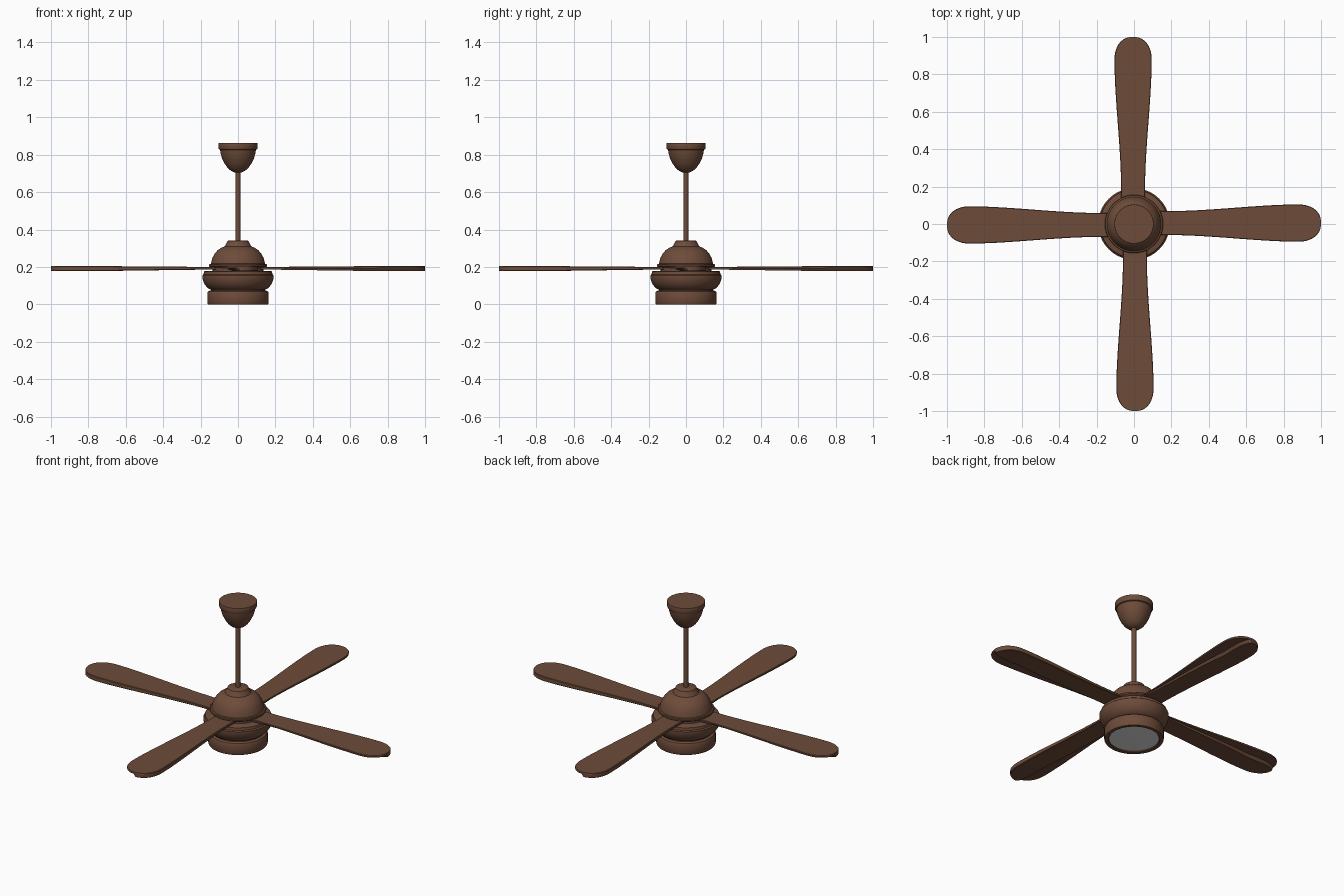
import bpy, bmesh, math

if "Cube" in bpy.data.objects:
    bpy.data.objects.remove(bpy.data.objects["Cube"])


def material(name, rgb):
    m = bpy.data.materials.new(name)
    m.diffuse_color = (*rgb, 1)
    m.use_nodes = True
    m.node_tree.nodes["Principled BSDF"].inputs["Base Color"].default_value = m.diffuse_color
    return m


BROWN = material("dark wood brown", (0.155, 0.072, 0.042))
GLASS = material("frosted glass", (0.74, 0.74, 0.74))


def finish(name, bm, mat, angle=35):
    bmesh.ops.recalc_face_normals(bm, faces=bm.faces)
    me = bpy.data.meshes.new(name)
    bm.to_mesh(me)
    bm.free()
    me.materials.append(mat)
    ob = bpy.data.objects.new(name, me)
    bpy.context.collection.objects.link(ob)
    bpy.ops.object.select_all(action='DESELECT')
    ob.select_set(True)
    bpy.context.view_layer.objects.active = ob
    bpy.ops.object.shade_smooth_by_angle(angle=math.radians(angle))
    return ob


def lathe(name, profile, mat, n=64):
    """Spin (radius, z) points about z; ends at radius 0 are closed."""
    bm = bmesh.new()
    vs = [bm.verts.new((r, 0, z)) for r, z in profile]
    es = [bm.edges.new(p) for p in zip(vs, vs[1:])]
    bmesh.ops.spin(bm, geom=vs + es, cent=(0, 0, 0), axis=(0, 0, 1),
                   angle=2 * math.pi, steps=n, use_duplicate=False)
    bmesh.ops.remove_doubles(bm, verts=bm.verts, dist=1e-5)
    return finish(name, bm, mat)


# Ceiling canopy and hanging rod
lathe("ceiling_canopy", [(0, .863), (.104, .863), (.105, .86), (.105, .835), (.102, .829),
                         (.096, .826), (.093, .806), (.085, .78), (.072, .753), (.056, .73),
                         (.038, .714), (.018, .705), (0, .705)], BROWN)
lathe("hanging_rod", [(0, .72), (.0125, .72), (.0125, .33), (0, .33)], BROWN, 32)

# Upper motor dome with its rim
lathe("motor_dome", [(0, .342), (.05, .342), (.057, .338), (.064, .322), (.072, .309),
                     (.09, .302), (.108, .29), (.124, .272), (.136, .25), (.143, .225),
                     (.145, .217), (.153, .215), (.156, .211), (.156, .203), (.15, .198),
                     (.135, .196), (.135, .17), (0, .17)], BROWN)

# Lower motor bowl
lathe("motor_bowl", [(0, .178), (.176, .178), (.182, .175), (.184, .16), (.191, .155),
                     (.191, .146), (.188, .13), (.181, .112), (.17, .096), (.157, .084),
                     (.145, .078), (.145, .06), (0, .06)], BROWN)

# Light drum with open recess for the glass
lathe("light_drum", [(0, .074), (.14, .074), (.153, .073), (.16, .069), (.164, .06),
                     (.164, .006), (.161, 0), (.142, 0), (.138, .004), (.138, .02),
                     (0, .02)], BROWN)
lathe("light_glass", [(0, .012), (.138, .012), (.138, .006), (.1, .005), (0, .004)], GLASS)


def half_width(r):
    """Blade half width: slow flare, then a rounded tip."""
    t = min(max((r - .18) / .72, 0), 1)
    w = .064 + .036 * t * t * (3 - 2 * t)
    if r > .87:
        u = min((r - .87) / .13, 1)
        w *= max(1 - u ** 2.3, 0) ** (1 / 2.3)
    return max(w, .012)


def blade(name, angle):
    bm = bmesh.new()
    radii = [.12 + .75 * i / 24 for i in range(25)]
    radii += [.87 + .13 * math.sin(math.pi / 2 * i / 14) for i in range(1, 15)]
    ca, sa = math.cos(angle), math.sin(angle)
    rings = []
    for r in radii:
        w = half_width(r)
        t = min(max((r - .15) / .65, 0), 1)
        top = .200 + .005 * t
        thin = top - .008 - .004 * t      # underside of the leading strip
        thick = top - .014 - .014 * t     # underside of the deeper part
        step = -.95 + .6 * t              # the step drifts inward along the blade
        e = .003
        section = [(-w, top - e), (-w + e, top), (w - e, top), (w, top - e),
                   (w, thick + e), (w - e, thick),
                   (step * w + .012 * t, thick), (step * w, thin),
                   (-w + .001, thin)]
        rings.append([bm.verts.new((r * ca - (y + .005) * sa,
                                    r * sa + (y + .005) * ca, z)) for y, z in section])
    n = len(rings[0])
    for a, b in zip(rings, rings[1:]):
        for i in range(n):
            j = (i + 1) % n
            bm.faces.new((a[i], a[j], b[j], b[i]))
    bm.faces.new(rings[0])
    bm.faces.new(rings[-1])
    return finish(name, bm, BROWN, 30)


# Four blades
for k in range(4):
    blade("fan_blade_%d" % (k + 1), k * math.pi / 2)
